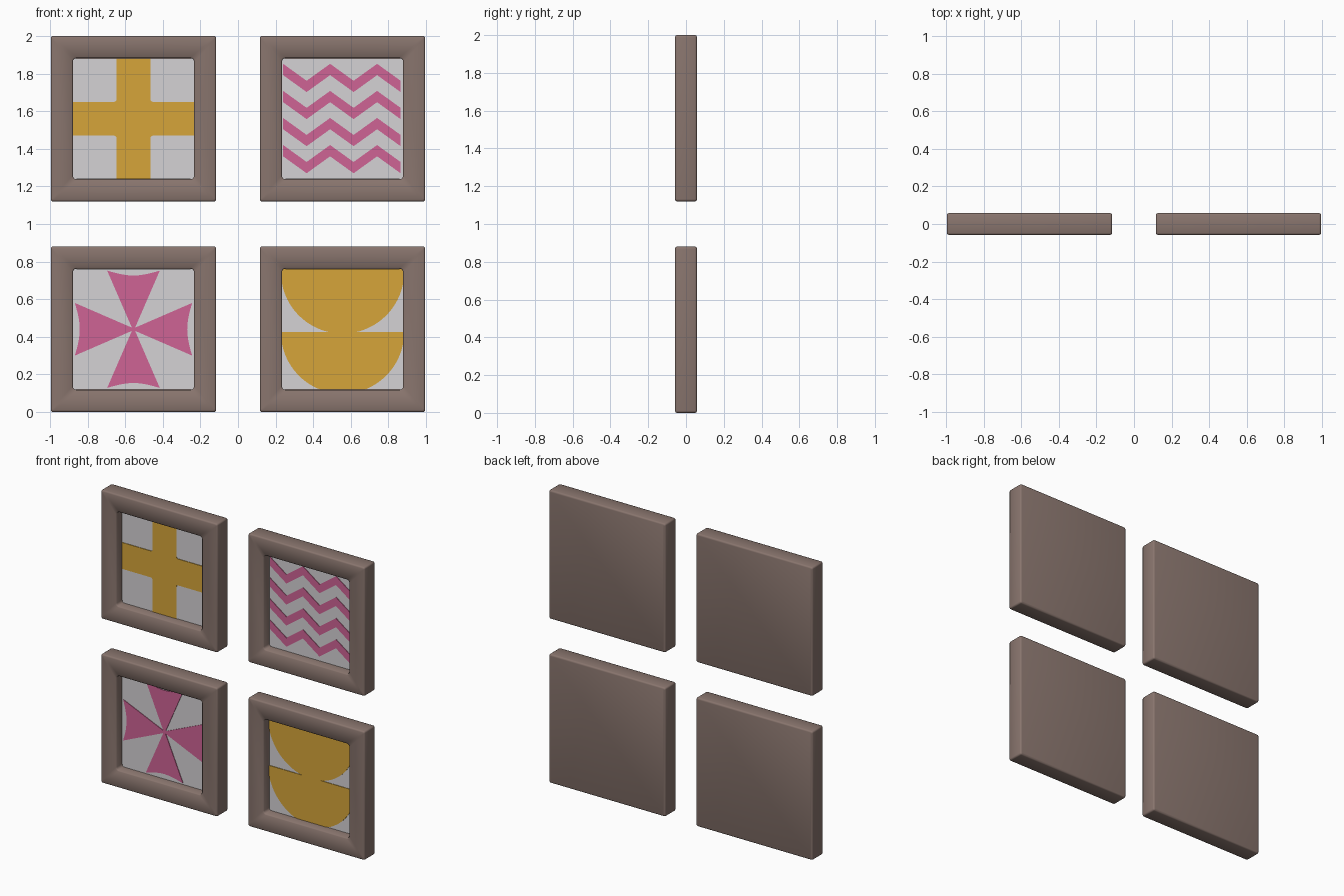
import bpy, bmesh, math

if "Cube" in bpy.data.objects:
    bpy.data.objects.remove(bpy.data.objects["Cube"])

CX, Z_LOW, Z_HIGH = 0.556, 0.44, 1.56   # centres of the four panels
HALF, OPEN, DEPTH = 0.44, 0.322, 0.058  # frame half size, opening half size, half depth
CANVAS_Y = 0.004


def material(name, rgb):
    m = bpy.data.materials.new(name)
    m.diffuse_color = (*rgb, 1)
    m.use_nodes = True
    m.node_tree.nodes["Principled BSDF"].inputs["Base Color"].default_value = m.diffuse_color
    return m


BROWN = material("brown wood", (0.25, 0.178, 0.155))
WHITE = material("off white canvas", (0.66, 0.645, 0.66))
GOLD = material("gold paint", (0.67, 0.375, 0.042))
PINK = material("pink paint", (0.62, 0.125, 0.30))


def finish(bm, name, mat, loc, smooth=False):
    bmesh.ops.recalc_face_normals(bm, faces=bm.faces[:])
    me = bpy.data.meshes.new(name)
    bm.to_mesh(me)
    bm.free()
    me.materials.append(mat)
    ob = bpy.data.objects.new(name, me)
    ob.location = loc
    bpy.context.collection.objects.link(ob)
    if smooth:
        bpy.ops.object.select_all(action='DESELECT')
        ob.select_set(True)
        bpy.context.view_layer.objects.active = ob
        bpy.ops.object.shade_smooth_by_angle(angle=math.radians(50))
    return ob


def rounded_square(h, r, steps=4):
    pts = []
    for k in range(4):
        a0 = k * math.pi / 2
        cx = (h - r) * (1 if k in (0, 3) else -1)
        cz = (h - r) * (1 if k < 2 else -1)
        for i in range(steps + 1):
            a = a0 + i / steps * math.pi / 2
            pts.append((cx + r * math.cos(a), cz + r * math.sin(a)))
    return pts


def frame(name, loc):
    # cross-section: half size, corner radius, y; from the back round to the recess
    profile = [(HALF - 0.01, 0.008, DEPTH), (HALF - 0.003, 0.01, DEPTH - 0.003),
               (HALF, 0.012, DEPTH - 0.01), (HALF, 0.012, -DEPTH + 0.01),
               (HALF - 0.003, 0.01, -DEPTH + 0.003), (HALF - 0.01, 0.008, -DEPTH),
               (OPEN + 0.006, 0.022, -DEPTH), (OPEN, 0.018, -DEPTH + 0.006),
               (OPEN, 0.018, CANVAS_Y + 0.01)]
    bm = bmesh.new()
    rings = [[bm.verts.new((x, y, z)) for x, z in rounded_square(h, r)]
             for h, r, y in profile]
    for a, b in zip(rings, rings[1:]):
        n = len(a)
        for i in range(n):
            bm.faces.new((a[i], a[(i + 1) % n], b[(i + 1) % n], b[i]))
    bm.faces.new(rings[0])
    bm.faces.new(rings[-1])
    finish(bm, name, BROWN, loc, True)


def plate(name, mat, loc, polygons, front, back):
    """Thin plate made of outlines in x, z, clipped to the opening."""
    lim = OPEN - 0.0005
    bm = bmesh.new()
    for poly in polygons:
        pts = []
        for x, z in poly:
            p = (max(-lim, min(lim, x)), max(-lim, min(lim, z)))
            if not pts or math.dist(p, pts[-1]) > 1e-5:
                pts.append(p)
        if math.dist(pts[0], pts[-1]) < 1e-5:
            pts.pop()
        f = bm.faces.new([bm.verts.new((x, front, z)) for x, z in pts])
        ext = bmesh.ops.extrude_face_region(bm, geom=[f], use_keep_orig=True)
        moved = [v for v in ext["geom"] if isinstance(v, bmesh.types.BMVert)]
        bmesh.ops.translate(bm, verts=moved, vec=(0, back - front, 0))
    finish(bm, name, mat, loc)


# plain cross with softened inner corners
def cross():
    w, L, f = 0.09, OPEN, 0.012
    quarter = [(L, -w), (L, w), (w + f, w), (w + f * 0.3, w + f * 0.3), (w, w + f)]
    out = []
    for k in range(4):
        c, s = round(math.cos(k * math.pi / 2)), round(math.sin(k * math.pi / 2))
        out += [(x * c - z * s, x * s + z * c) for x, z in quarter]
    return [out]


# four zigzag bands
def zigzags():
    bands = []
    for b in range(4):
        mid = [(-0.316 + 0.125 * i, (0.262 if i % 2 == 0 else 0.172) - 0.144 * b)
               for i in range(6)]
        bands.append([(x, z + 0.03) for x, z in mid] +
                     [(x, z - 0.03) for x, z in reversed(mid)])
    return bands


# four flared arms with hollowed ends, meeting at a small square
def flared_cross():
    end = [(0.312 - 0.026 * math.cos(t * math.pi / 2), 0.14 * t)
           for t in [i / 5 for i in range(-5, 6)]]
    arm = [(0.0, -0.01), (0.012, -0.01)] + end + [(0.012, 0.01), (0.0, 0.01)]
    arms = []
    for k in range(4):
        c, s = round(math.cos(k * math.pi / 2)), round(math.sin(k * math.pi / 2))
        arms.append([(x * c - z * s, x * s + z * c) for x, z in arm])
    return arms


# two stacked half discs
def bowls():
    shapes = []
    for cz, top, bottom in ((0.305, OPEN, -0.016), (-0.015, -0.015, -OPEN)):
        arc = [(0.328 * math.cos(a), max(bottom, cz + 0.328 * math.sin(a)))
               for a in [math.pi + math.pi * i / 48 for i in range(49)]]
        if top > cz:
            arc += [(OPEN, top), (-OPEN, top)]
        shapes.append(arc)
    return shapes


panels = [("cross", -CX, Z_HIGH, GOLD, cross()),
          ("zigzag", CX, Z_HIGH, PINK, zigzags()),
          ("flared_cross", -CX, Z_LOW, PINK, flared_cross()),
          ("bowls", CX, Z_LOW, GOLD, bowls())]
for name, x, z, mat, shape in panels:
    loc = (x, 0, z)
    frame(name + "_frame", loc)
    plate(name + "_canvas", WHITE, loc, [rounded_square(OPEN, 0.018)],
          CANVAS_Y, CANVAS_Y + 0.009)
    plate(name + "_motif", mat, loc, shape, CANVAS_Y - 0.004, CANVAS_Y + 0.002)
